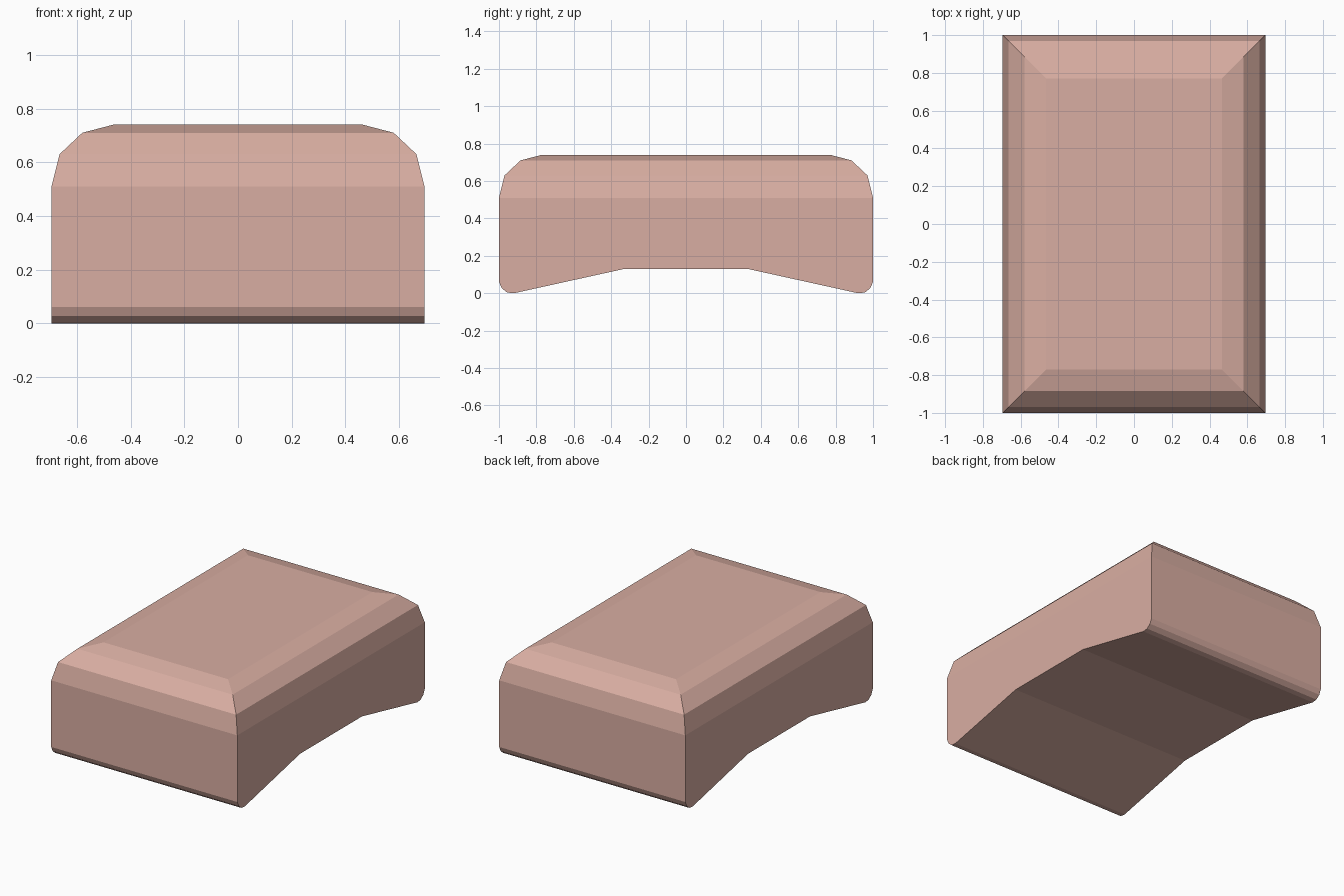
import bpy, bmesh

if "Cube" in bpy.data.objects:
    bpy.data.objects.remove(bpy.data.objects["Cube"])

HX, HY = 0.695, 1.0
# underside outline (y, z) of the front half, mirrored to the back
half = [(-HY, 0.06), (-0.985, 0.027), (-0.957, 0.004), (-0.92, 0.0), (-0.33, 0.13)]
under = half + [(-y, z) for y, z in reversed(half)]
# rounded upper edge: (inset, height)
bevel = [(0, 0.51), (0.03, 0.63), (0.115, 0.71), (0.23, 0.74)]

bm = bmesh.new()

# underside strips
left = [bm.verts.new((-HX, y, z)) for y, z in under]
right = [bm.verts.new((HX, y, z)) for y, z in under]
for i in range(len(under) - 1):
    bm.faces.new((left[i], left[i + 1], right[i + 1], right[i]))

# upper rings and flat top
rings = [[bm.verts.new((sx * (HX - d), sy * (HY - d), z))
          for sx, sy in ((-1, -1), (1, -1), (1, 1), (-1, 1))] for d, z in bevel]
for a, b in zip(rings, rings[1:]):
    for i in range(4):
        j = (i + 1) % 4
        bm.faces.new((a[i], a[j], b[j], b[i]))
bm.faces.new(rings[-1])

# upright walls: front, back, and the two arched sides
r = rings[0]
bm.faces.new((left[0], right[0], r[1], r[0]))
bm.faces.new((right[-1], left[-1], r[3], r[2]))
bm.faces.new(right + [r[2], r[1]])
bm.faces.new(left[::-1] + [r[0], r[3]])
bmesh.ops.recalc_face_normals(bm, faces=bm.faces)

mesh = bpy.data.meshes.new("arched_block")
bm.to_mesh(mesh)
bm.free()
block = bpy.data.objects.new("arched_block", mesh)
bpy.context.collection.objects.link(block)

# dusty pink colour
mat = bpy.data.materials.new("dusty pink")
mat.diffuse_color = (0.694, 0.423, 0.362, 1)
mat.use_nodes = True
mat.node_tree.nodes["Principled BSDF"].inputs["Base Color"].default_value = mat.diffuse_color
mesh.materials.append(mat)
